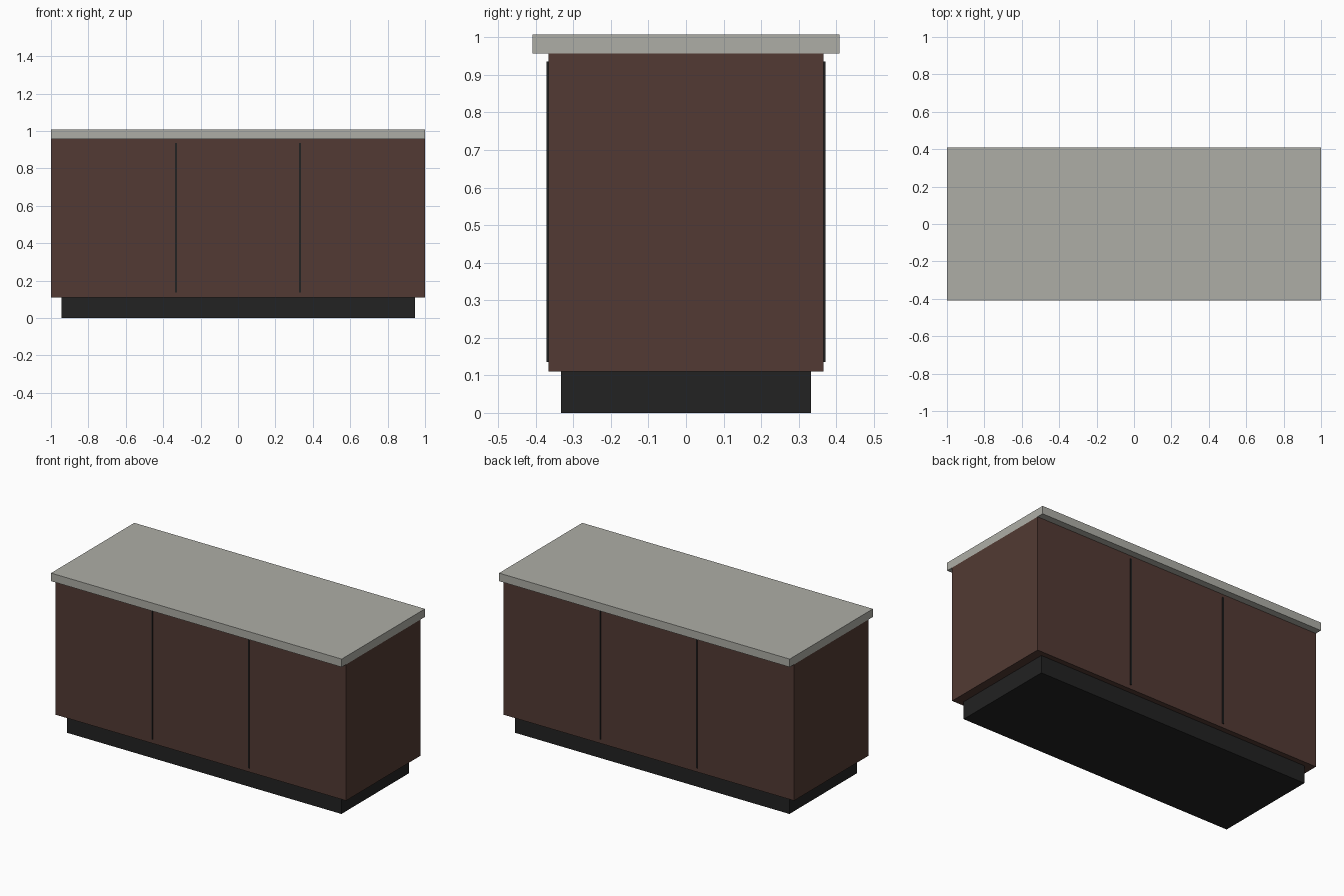
import bpy

cube = bpy.data.objects.get("Cube")
if cube:
    bpy.data.objects.remove(cube, do_unlink=True)


def material(name, rgb):
    m = bpy.data.materials.new(name)
    m.use_nodes = True
    m.diffuse_color = (*rgb, 1)
    m.node_tree.nodes["Principled BSDF"].inputs["Base Color"].default_value = (*rgb, 1)
    return m


def box(name, half_x, half_y, z0, z1, mat, x=0, y=0):
    """Box given by half widths, bottom and top heights."""
    bpy.ops.mesh.primitive_cube_add(size=2, location=(x, y, (z0 + z1) / 2))
    o = bpy.context.object
    o.name = name
    o.scale = (half_x, half_y, (z1 - z0) / 2)
    bpy.ops.object.transform_apply(location=False, rotation=False, scale=True)
    o.data.materials.append(mat)
    return o


wood = material("dark brown wood", (0.085, 0.042, 0.033))
stone = material("pale grey stone", (0.42, 0.42, 0.38))
black = material("charcoal", (0.016, 0.016, 0.016))

# Main parts
box("plinth", 0.945, 0.333, 0, 0.11, black)
box("cabinet_body", 1.0, 0.366, 0.11, 0.957, wood)
box("worktop", 1.0, 0.409, 0.957, 1.007, stone)

# Dark seams between the door panels, on front and back
for side, y in (("front", -0.366), ("back", 0.366)):
    for hand, x in (("right", -0.332), ("left", 0.332)):
        box(f"{side}_{hand}_door_seam", 0.005, 0.005, 0.136, 0.936, black, x, y)
